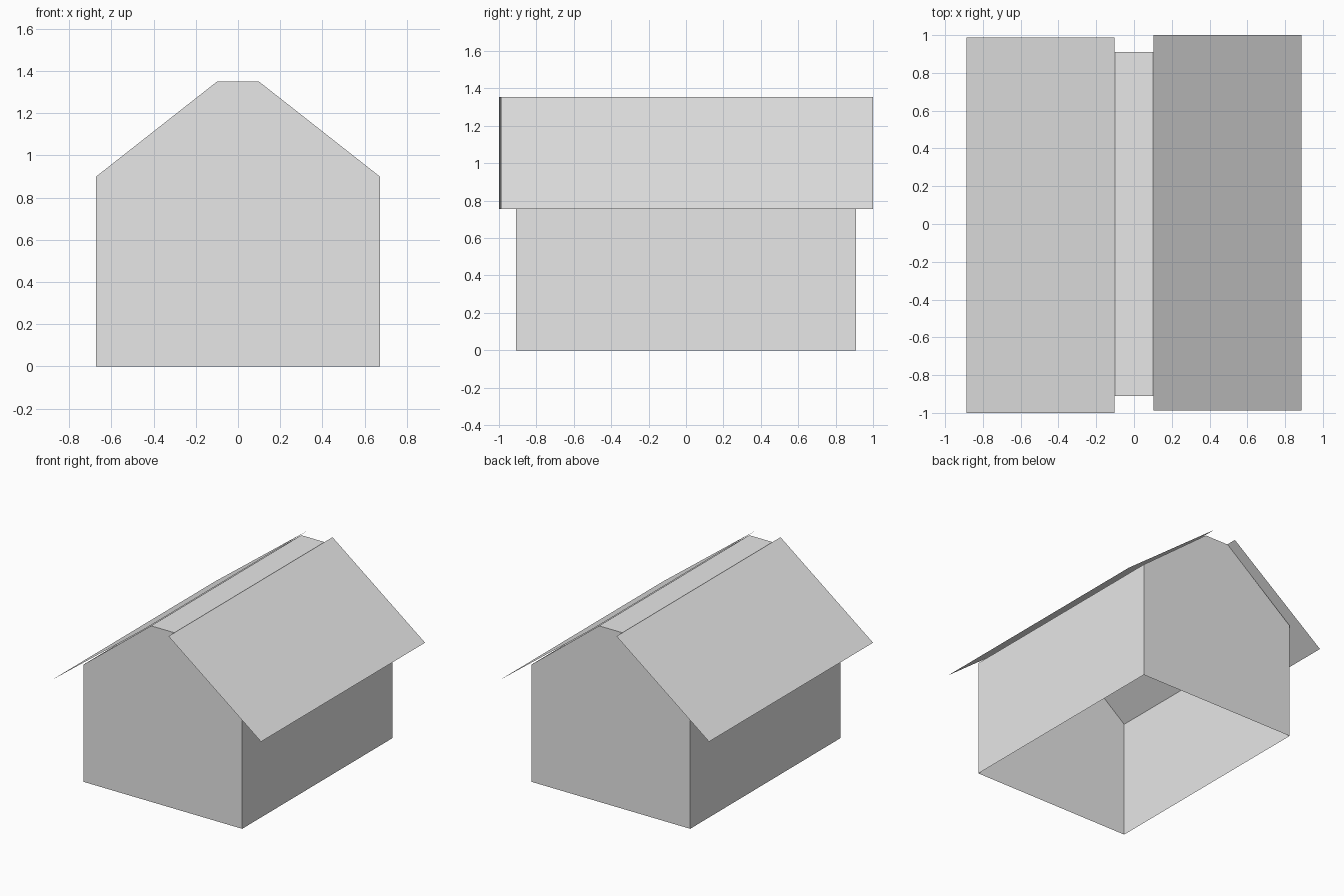
import bpy

cube = bpy.data.objects.get("Cube")
if cube:
    bpy.data.objects.remove(cube, do_unlink=True)

grey = bpy.data.materials.new("light_grey")
grey.use_nodes = True
colour = (0.8, 0.8, 0.8, 1)
grey.diffuse_color = colour
grey.node_tree.nodes["Principled BSDF"].inputs["Base Color"].default_value = colour


def extrude_profile(name, profile, y0, y1, capped=False):
    """Sweep an open x-z profile along y, optionally closing both ends."""
    n = len(profile)
    verts = [(x, y, z) for y in (y0, y1) for x, z in profile]
    faces = [(i, i + n, i + n + 1, i + 1) for i in range(n - 1)]
    if capped:
        faces += [tuple(range(n)), tuple(reversed(range(n, 2 * n)))]
    mesh = bpy.data.meshes.new(name)
    mesh.from_pydata(verts, [], faces)
    mesh.materials.append(grey)
    obj = bpy.data.objects.new(name, mesh)
    bpy.context.collection.objects.link(obj)
    return obj


# House shell: gabled walls with a flat ridge, open underneath
half = [(0.673, 0), (0.673, 0.9), (0.1, 1.35)]
shell = half + [(-x, z) for x, z in reversed(half)]
extrude_profile("house_shell", shell, -0.91, 0.91, capped=True)

# Thin overhanging roof sheets, slightly staggered along the ridge
for name, side, shift in (("roof_left", 1, 0.006), ("roof_right", -1, -0.006)):
    slope = [(side * 0.887, 0.755), (side * 0.102, 1.354)]
    if side < 0:
        slope.reverse()
    extrude_profile(name, slope, shift - 0.994, shift + 0.994)
